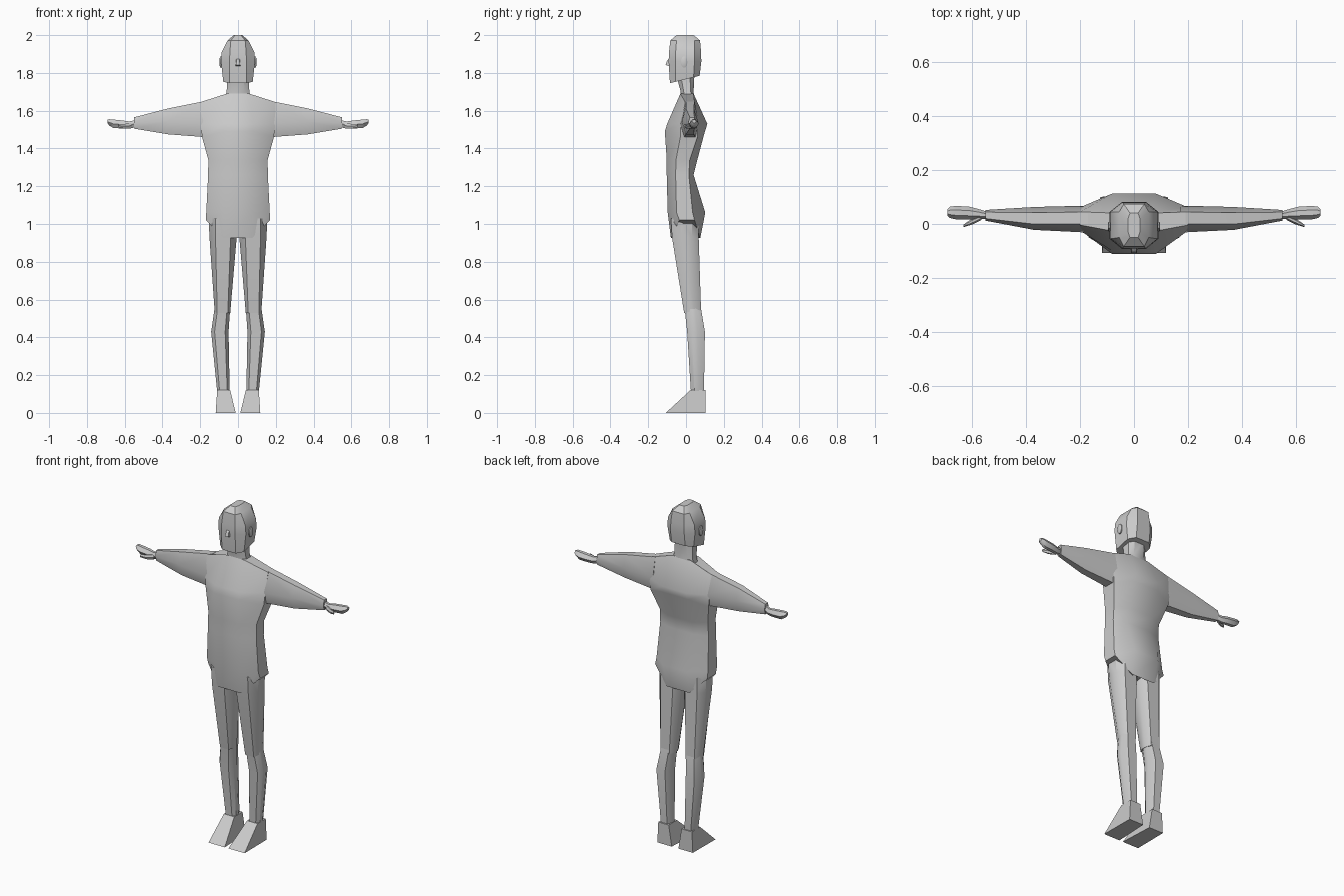
import bpy, bmesh, math
from mathutils import Vector


def loft(name, rings, mirror=False, smooth=35):
    """Skin a list of equal-length point rings, cap the ends, optionally mirror in x."""
    bm = bmesh.new()
    vs = [[bm.verts.new(p) for p in r] for r in rings]
    n = len(rings[0])
    for a, b in zip(vs, vs[1:]):
        for i in range(n):
            j = (i + 1) % n
            bm.faces.new((a[i], a[j], b[j], b[i]))
    bm.faces.new(vs[0][::-1])
    bm.faces.new(vs[-1])
    bmesh.ops.recalc_face_normals(bm, faces=bm.faces)
    me = bpy.data.meshes.new(name)
    bm.to_mesh(me)
    bm.free()
    ob = bpy.data.objects.new(name, me)
    bpy.context.collection.objects.link(ob)
    if mirror:
        m = ob.modifiers.new("Mirror", "MIRROR")
        m.use_bisect_axis[0] = False
        m.use_mirror_merge = False
    if smooth:
        bpy.ops.object.select_all(action="DESELECT")
        ob.select_set(True)
        bpy.context.view_layer.objects.active = ob
        bpy.ops.object.shade_smooth_by_angle(angle=math.radians(smooth))
    return ob


def octagon(z, cx, w, wf, yf, y0, y1, yb, zs=None):
    """Horizontal eight-point ring: flat front and back of half width wf, flat sides at w."""
    s = z if zs is None else zs
    return [(cx - wf, yf, z), (cx + wf, yf, z), (cx + w, y0, s), (cx + w, y1, s),
            (cx + wf, yb, z), (cx - wf, yb, z), (cx - w, y1, s), (cx - w, y0, s)]


def hexagon(x, y0, y1, z0, z1, k=0.3):
    """Upright six-point ring across an arm or finger."""
    d, zm = (y1 - y0) * k, (z0 + z1) / 2
    return [(x, y0 + d, z0), (x, y1 - d, z0), (x, y1, zm),
            (x, y1 - d, z1), (x, y0 + d, z1), (x, y0, zm)]


# Tunic body, with the hem dipping at front and back
loft("tunic_body", [
    octagon(0.925, 0, 0.17, 0.075, -0.08, -0.035, 0.045, 0.075, zs=1.02),
    octagon(1.06, 0, 0.168, 0.08, -0.097, -0.05, 0.035, 0.102),
    octagon(1.26, 0, 0.158, 0.08, -0.102, -0.055, 0.015, 0.04),
    octagon(1.34, 0, 0.157, 0.08, -0.102, -0.053, 0.02, 0.06),
    octagon(1.49, 0, 0.19, 0.08, -0.112, -0.03, 0.06, 0.1, zs=1.46),
    octagon(1.53, 0, 0.197, 0.08, -0.1, -0.027, 0.063, 0.113),
    octagon(1.69, 0, 0.2, 0.06, -0.03, -0.004, 0.045, 0.04, zs=1.645),
])

# Sleeves
loft("sleeve", [
    [(0.17, -0.01, 1.46), (0.17, 0.05, 1.46), (0.17, 0.068, 1.53),
     (0.17, 0.045, 1.652), (0.17, 0.0, 1.652), (0.17, -0.032, 1.53)],
    hexagon(0.37, -0.022, 0.063, 1.475, 1.612, 0.25),
    hexagon(0.55, 0.012, 0.052, 1.505, 1.565, 0.2),
], mirror=True)

# Hands: palm with cupped fingers, and thumb
loft("hand", [
    hexagon(0.545, 0.018, 0.046, 1.512, 1.55),
    hexagon(0.575, 0.018, 0.055, 1.505, 1.543),
    hexagon(0.61, 0.016, 0.064, 1.506, 1.548),
    hexagon(0.66, 0.017, 0.067, 1.508, 1.553),
    hexagon(0.682, 0.022, 0.064, 1.522, 1.555),
    hexagon(0.692, 0.032, 0.054, 1.535, 1.552),
], mirror=True)
loft("thumb", [
    hexagon(0.565, 0.015, 0.035, 1.507, 1.535),
    hexagon(0.6, -0.002, 0.02, 1.505, 1.53),
    hexagon(0.633, -0.012, -0.003, 1.513, 1.53),
], mirror=True)

# Legs: thigh and calf
loft("thigh", [
    octagon(1.03, 0.079, 0.076, 0.04, -0.08, -0.03, 0.03, 0.065),
    octagon(0.93, 0.079, 0.072, 0.04, -0.074, -0.028, 0.033, 0.067),
    octagon(0.53, 0.082, 0.041, 0.028, -0.01, 0.018, 0.047, 0.08),
], mirror=True)
loft("calf", [
    octagon(0.56, 0.082, 0.041, 0.025, -0.008, 0.022, 0.047, 0.078),
    octagon(0.43, 0.096, 0.046, 0.028, 0.006, 0.03, 0.06, 0.1),
    octagon(0.11, 0.077, 0.033, 0.02, 0.026, 0.045, 0.067, 0.095),
], mirror=True)

# Wedge shoes
loft("shoe", [
    [(0.012, -0.107, 0), (0.118, -0.107, 0), (0.116, 0.102, 0), (0.022, 0.102, 0)],
    [(0.042, 0.025, 0.122), (0.11, 0.025, 0.122), (0.11, 0.102, 0.122), (0.042, 0.102, 0.122)],
], mirror=True, smooth=0)

# Neck
loft("neck", [
    octagon(1.66, 0, 0.07, 0.035, -0.03, -0.01, 0.03, 0.045),
    octagon(1.70, 0, 0.06, 0.035, -0.028, -0.012, 0.025, 0.04),
    octagon(1.80, 0, 0.056, 0.03, -0.055, -0.03, 0.02, 0.045),
])

# Head, with the jaw line rising toward the back
jaw = [(x, y, 1.745 + 0.25 * (y + 0.088))
       for x, y, z in octagon(1.75, 0, 0.078, 0.045, -0.085, -0.055, 0.04, 0.072)]
loft("head", [
    jaw,
    octagon(1.86, 0, 0.09, 0.045, -0.092, -0.055, 0.045, 0.081),
    octagon(1.91, 0, 0.087, 0.043, -0.09, -0.055, 0.045, 0.08),
    octagon(1.972, 0, 0.055, 0.038, -0.083, -0.05, 0.045, 0.074),
    octagon(2.0, 0, 0.022, 0.015, -0.05, -0.03, 0.02, 0.04),
], smooth=25)

# Nose
loft("nose", [
    [(-0.013, -0.085, 1.835), (0.013, -0.085, 1.835), (0.01, -0.085, 1.878), (-0.01, -0.085, 1.878)],
    [(-0.011, -0.108, 1.842), (0.011, -0.108, 1.842), (0.008, -0.1, 1.865), (-0.008, -0.1, 1.865)],
], smooth=0)

# Ears: short oval discs
angles = [math.tau * i / 10 for i in range(10)]
loft("ear", [[(x, -0.01 + r * 0.018 * math.cos(a), 1.857 + r * 0.03 * math.sin(a)) for a in angles]
             for x, r in ((0.08, 1), (0.094, 1), (0.097, 0.7))], mirror=True)
